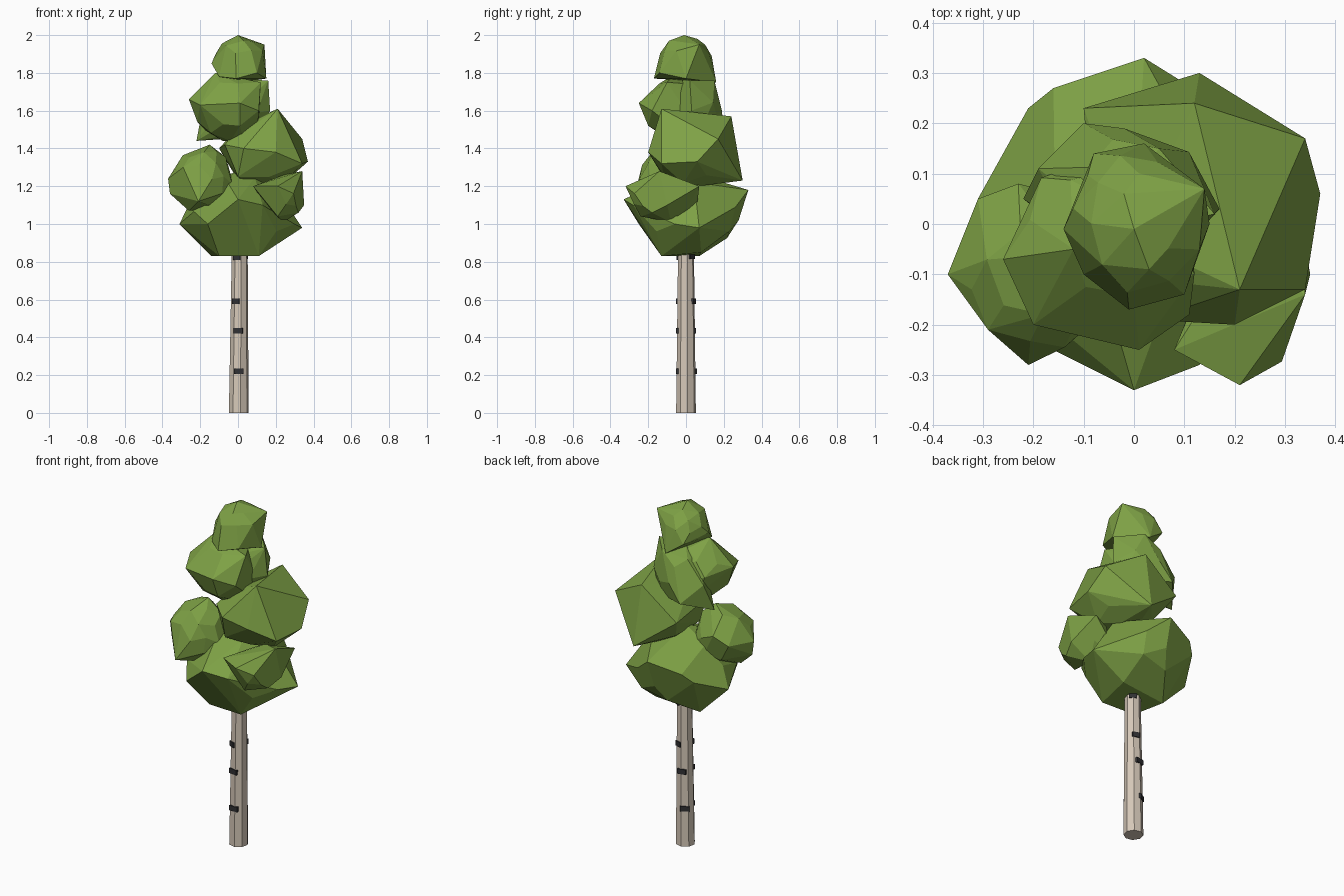
import bpy, bmesh, math, random
from mathutils import Vector, Matrix

cube = bpy.data.objects.get("Cube")
if cube:
    bpy.data.objects.remove(cube, do_unlink=True)


def material(name, rgb):
    m = bpy.data.materials.new(name)
    m.use_nodes = True
    m.diffuse_color = (*rgb, 1)
    bsdf = next(n for n in m.node_tree.nodes if n.type == "BSDF_PRINCIPLED")
    bsdf.inputs["Base Color"].default_value = (*rgb, 1)
    bsdf.inputs["Roughness"].default_value = 0.9
    return m


LEAF = material("leaf green", (0.21, 0.36, 0.06))
BARK = material("pale bark", (0.67, 0.58, 0.48))
MARK = material("dark bark mark", (0.03, 0.03, 0.033))


def add_object(name, bm, mat):
    bmesh.ops.recalc_face_normals(bm, faces=bm.faces)
    mesh = bpy.data.meshes.new(name)
    bm.to_mesh(mesh)
    bm.free()
    mesh.materials.append(mat)
    obj = bpy.data.objects.new(name, mesh)
    bpy.context.collection.objects.link(obj)
    return obj


def leaf_clump(name, centre, radii, seed, corners):
    """Faceted ball with a few corners pulled out, wrapped in a hull."""
    rng = random.Random(seed)
    ball = bmesh.new()
    bmesh.ops.create_icosphere(ball, subdivisions=2, radius=1)
    spin = Matrix.Rotation(rng.uniform(0, 6), 3, "X")
    bm = bmesh.new()
    for v in ball.verts:
        p = spin @ v.co * rng.uniform(0.9, 1.03)
        bm.verts.new([c + r * q for c, r, q in zip(centre, radii, p)])
    ball.free()
    for corner in corners:
        bm.verts.new(corner)
    bmesh.ops.convex_hull(bm, input=bm.verts[:])
    loose = [v for v in bm.verts if not v.link_faces]
    bmesh.ops.delete(bm, geom=loose, context="VERTS")
    bmesh.ops.dissolve_limit(bm, angle_limit=math.radians(12),
                             verts=bm.verts, edges=bm.edges)
    return add_object(name, bm, LEAF)


# Crown: overlapping clumps from bottom to top
leaf_clump("crown_base", (0.01, 0.01, 1.05), (0.28, 0.28, 0.21), 3, [
    (-0.31, 0.05, 1), (0.34, 0.07, 0.98), (-0.21, 0.23, 1.08), (-0.16, 0.27, 1.13),
    (0.02, 0.33, 1.18), (0, -0.33, 1.13), (0.13, -0.28, 1.1), (-0.16, -0.25, 1),
    (-0.14, 0.07, 0.83), (0.11, -0.13, 0.83), (-0.1, -0.12, 0.83),
    (0.14, 0.08, 0.85), (0, 0, 1.28), (0.3, -0.06, 1)])
leaf_clump("crown_right_clump", (-0.18, -0.09, 1.24), (0.16, 0.16, 0.17), 5, [
    (-0.37, -0.1, 1.24), (-0.36, -0.1, 1.16), (-0.29, -0.21, 1.3),
    (-0.15, -0.06, 1.42), (-0.21, -0.28, 1.12), (-0.31, 0.05, 1.25),
    (-0.23, 0.08, 1.3), (-0.26, -0.14, 1.07)])
leaf_clump("crown_front_left_clump", (0.24, -0.12, 1.14), (0.1, 0.18, 0.12), 8, [
    (0.21, -0.32, 1.2), (0.34, -0.14, 1.28), (0.35, -0.1, 1.1), (0.08, -0.25, 1.2),
    (0.24, -0.08, 1.01), (0.32, 0.07, 1.2), (0.21, -0.24, 1.04), (0.32, -0.18, 1.06)])
leaf_clump("crown_middle", (0.13, 0.04, 1.38), (0.21, 0.22, 0.2), 12, [
    (0.21, -0.13, 1.61), (0.34, 0.17, 1.45), (0.37, 0.06, 1.33), (0.13, 0.3, 1.23),
    (0.12, 0.24, 1.57), (-0.1, 0.23, 1.4), (-0.07, -0.1, 1.42), (0.34, -0.13, 1.32),
    (0.03, -0.19, 1.4), (0.2, -0.2, 1.38), (0, -0.12, 1.25)])
leaf_clump("crown_upper", (-0.05, -0.04, 1.61), (0.18, 0.19, 0.17), 15, [
    (-0.26, -0.07, 1.66), (-0.2, -0.2, 1.63), (0.01, -0.25, 1.64), (-0.12, -0.05, 1.8),
    (-0.04, -0.08, 1.44), (0.11, -0.18, 1.6), (0.12, -0.1, 1.75), (0.01, -0.2, 1.52)])
leaf_clump("crown_upper_back", (0, 0.05, 1.61), (0.15, 0.14, 0.17), 21, [
    (-0.19, 0.11, 1.6), (-0.22, 0.05, 1.44), (0.16, 0.02, 1.76),
    (0.17, 0.03, 1.6), (-0.02, 0.19, 1.6), (0.05, 0.15, 1.76), (-0.1, 0.2, 1.5)])
leaf_clump("crown_top", (0.01, 0, 1.87), (0.14, 0.14, 0.12), 27, [
    (0, -0.01, 2), (-0.02, 0.06, 1.98), (0.03, -0.09, 1.97), (0.14, 0.07, 1.95),
    (-0.14, -0.01, 1.85), (0.02, 0.16, 1.75), (0.15, 0, 1.77), (-0.01, -0.17, 1.77),
    (-0.1, -0.1, 1.78), (0.1, -0.14, 1.8), (-0.08, 0.14, 1.82)])


# Trunk: tapered eight-sided column with a slight lean
def trunk_centre(z):
    return Vector((0.004 + 0.006 * z, 0, z))


def trunk_radius(z):
    return 0.053 - 0.012 * z


bm = bmesh.new()
rings = []
for z in (0, 1.2):
    rings.append([bm.verts.new(trunk_centre(z) + trunk_radius(z) * Vector(
        (math.cos(a), math.sin(a), 0)))
        for a in [math.radians(10 + 45 * k) for k in range(8)]])
for k in range(8):
    n = (k + 1) % 8
    bm.faces.new((rings[0][k], rings[0][n], rings[1][n], rings[1][k]))
bm.faces.new(rings[0])
bm.faces.new(rings[1])
add_object("trunk", bm, BARK)

# Bark marks: small raised bands on the front and back (height, direction, width)
MARKS = [(0.22, -91, 0.05), (0.435, -98, 0.05), (0.59, -115, 0.04), (0.825, -112, 0.04),
         (0.22, 122, 0.05), (0.435, 102, 0.05), (0.59, 72, 0.04), (0.83, 52, 0.04)]
for i, (z, degrees, width) in enumerate(MARKS):
    bm = bmesh.new()
    bmesh.ops.create_cube(bm, size=1)
    bmesh.ops.scale(bm, vec=(0.016, width, 0.029), verts=bm.verts)
    bmesh.ops.translate(bm, vec=(trunk_radius(z) - 0.006, 0, 0), verts=bm.verts)
    bmesh.ops.rotate(bm, matrix=Matrix.Rotation(math.radians(degrees), 3, "Z"),
                     verts=bm.verts)
    bmesh.ops.translate(bm, vec=trunk_centre(z), verts=bm.verts)
    add_object(f"bark_mark_{i + 1}", bm, MARK)
